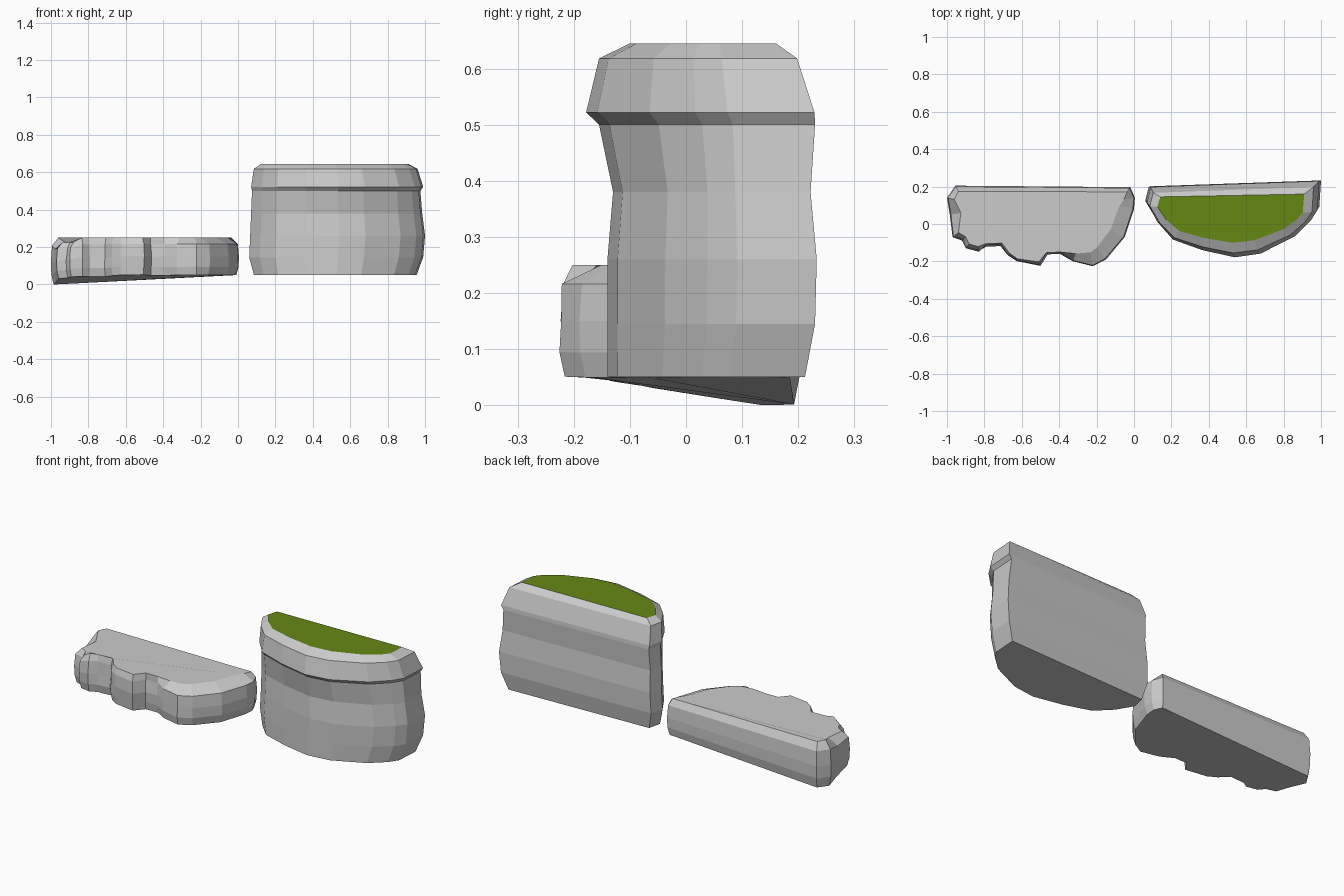
import bpy, random
from mathutils import Vector

if "Cube" in bpy.data.objects:
    bpy.data.objects.remove(bpy.data.objects["Cube"])

random.seed(4)


def loft(name, rings, cap_material=None):
    n = len(rings[0])
    verts = [p for r in rings for p in r]
    faces = [list(range(n))[::-1]]
    for k in range(len(rings) - 1):
        for i in range(n):
            j = (i + 1) % n
            faces.append([k * n + i, k * n + j, (k + 1) * n + j, (k + 1) * n + i])
    faces.append([(len(rings) - 1) * n + i for i in range(n)])
    me = bpy.data.meshes.new(name)
    me.from_pydata(verts, [], faces)
    if cap_material:
        base = bpy.data.materials.new("grey")
        base.diffuse_color = (0.6, 0.6, 0.6, 1)
        base.use_nodes = True
        base.node_tree.nodes["Principled BSDF"].inputs["Base Color"].default_value = base.diffuse_color
        me.materials.append(base)
        me.materials.append(cap_material)
        me.polygons[-1].material_index = 1
    ob = bpy.data.objects.new(name, me)
    bpy.context.collection.objects.link(ob)
    return ob


# Tall half-round block with a rounded rim and green top
green = bpy.data.materials.new("green")
green.diffuse_color = (0.13, 0.25, 0.007, 1)
green.use_nodes = True
green.node_tree.nodes["Principled BSDF"].inputs["Base Color"].default_value = green.diffuse_color

# D-shaped outline: u across, v from back (0) to front (1)
d_shape = [(0.02, 0), (0, 0.22), (0.06, 0.5), (0.15, 0.75), (0.32, 0.9), (0.51, 1),
           (0.66, 0.95), (0.86, 0.72), (0.95, 0.52), (0.99, 0.38), (1, 0)]
# z, left x, right x, front y, back y at the right end
levels = [(0.05, 0.085, 0.955, -0.14, 0.212), (0.145, 0.06, 0.99, -0.14, 0.23),
          (0.26, 0.065, 1.0, -0.14, 0.233), (0.38, 0.07, 0.985, -0.13, 0.222),
          (0.5, 0.075, 0.975, -0.155, 0.23), (0.522, 0.07, 0.99, -0.178, 0.229),
          (0.618, 0.085, 0.96, -0.155, 0.198), (0.645, 0.125, 0.91, -0.10, 0.16)]
rings = []
for z, xl, xr, yf, yb in levels:
    tilt = 0.015 if z > 0.63 else 0.032
    ring = []
    for u, v in d_shape:
        back = yb - tilt * (1 - u)
        ring.append((xl + (xr - xl) * u, back + (yf - back) * v, z))
    rings.append(ring)
loft("half_round_block", rings, green)

# Low slab with a ragged front edge: x, y, inset of the top edge
edge = [(-0.955, 0.205, 0.035), (-1.0, 0.14, 0.04), (-0.985, 0.05, 0.06),
        (-0.97, -0.07, 0.04), (-0.92, -0.09, 0.03), (-0.90, -0.13, 0.03),
        (-0.83, -0.15, 0.03), (-0.79, -0.125, 0.02), (-0.715, -0.12, 0.02),
        (-0.68, -0.17, 0.02), (-0.63, -0.205, 0.02), (-0.5, -0.225, 0.025),
        (-0.46, -0.165, 0.015), (-0.395, -0.165, 0.015), (-0.33, -0.205, 0.05),
        (-0.22, -0.23, 0.08), (-0.15, -0.19, 0.08), (-0.05, -0.07, 0.085),
        (0.0, 0.08, 0.08), (0.005, 0.14, 0.06), (-0.02, 0.197, 0.03)]
pts = [Vector(e[:2]) for e in edge]
n = len(pts)
inward = []
for i in range(n):
    t = (pts[i] - pts[i - 1]).normalized() + (pts[(i + 1) % n] - pts[i]).normalized()
    t.normalize()
    inward.append(Vector((-t.y, t.x)))

# height along the side, fixed inset, share of the top inset
slab_levels = [(0.0, 0.014, 0), (0.22, 0.002, 0), (0.5, 0.0, 0),
               (0.83, 0.006, 0), (1.0, 0.0, 1)]
rings = []
for h, inset, share in slab_levels:
    ring = []
    for p, d, e in zip(pts, inward, edge):
        wobble = random.uniform(0, 0.009) if 0 < h < 1 and -0.95 < p.x < -0.2 and p.y < 0 else 0
        q = p + d * (inset + share * e[2] + wobble)
        low = max(0, 0.05 + p.x * (0.03 + 0.15 * min(p.y, 0.14)))
        high = 0.25 - (0.025 if p.x < -0.88 and p.y < 0.1 else 0)
        ring.append((q.x, q.y, low + (high - low) * h))
    rings.append(ring)
loft("ragged_slab", rings)
